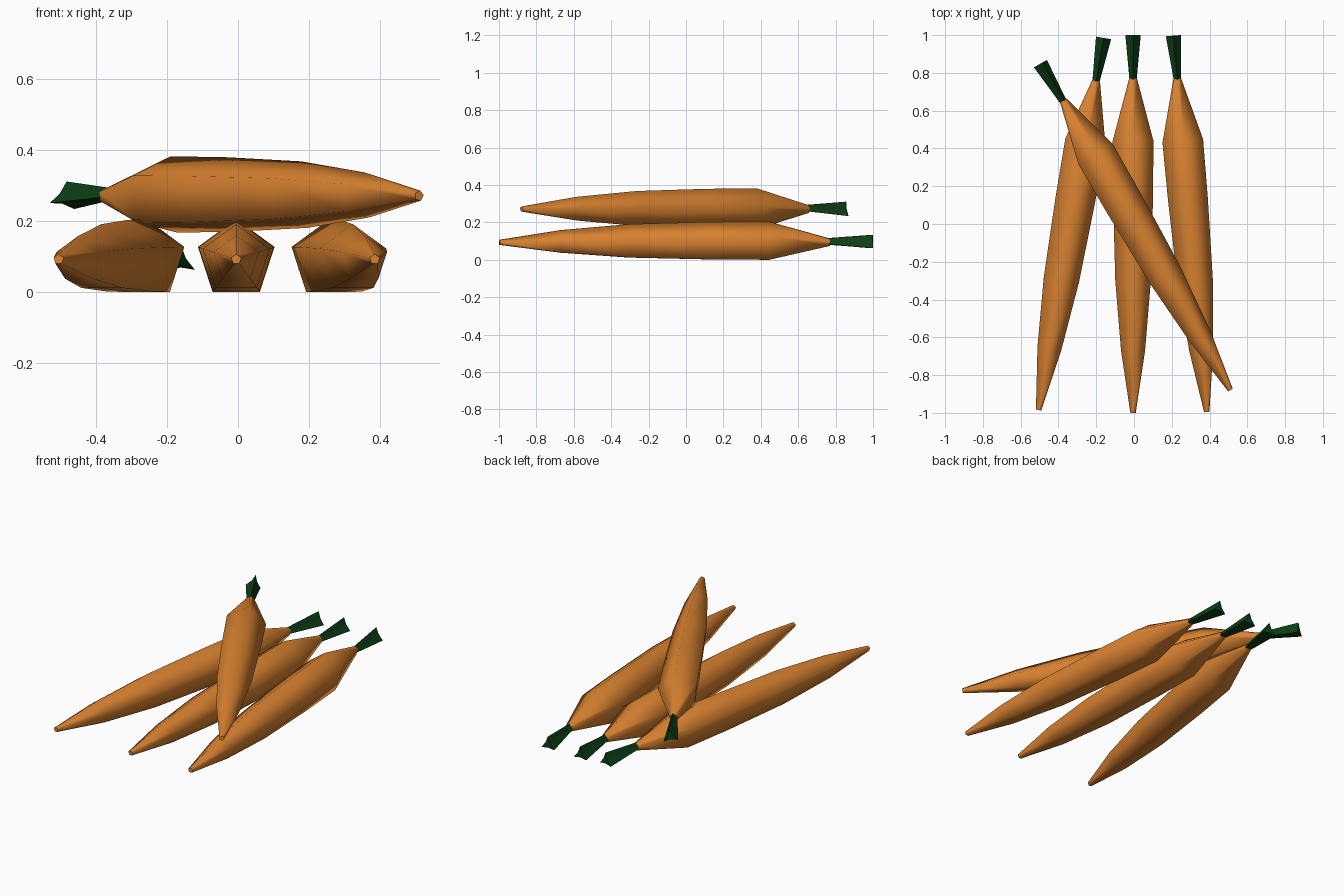
import bpy, bmesh, math
from mathutils import Matrix

if "Cube" in bpy.data.objects:
    bpy.data.objects.remove(bpy.data.objects["Cube"])


def material(name, rgb):
    m = bpy.data.materials.new(name)
    m.diffuse_color = (*rgb, 1)
    m.use_nodes = True
    m.node_tree.nodes["Principled BSDF"].inputs["Base Color"].default_value = m.diffuse_color
    return m


ORANGE = material("carrot orange", (0.70, 0.225, 0.03))
GREEN = material("dark leaf green", (0.004, 0.05, 0.008))

# distance from the tip, radius
ROOT = [(0, 0.015), (0.33, 0.067), (0.70, 0.099), (1.13, 0.111),
        (1.44, 0.1135), (1.77, 0.022)]


def loft(name, rings, mat, matrix, smooth):
    """Skin a list of point rings and cap both ends."""
    bm = bmesh.new()
    loops = [[bm.verts.new(p) for p in ring] for ring in rings]
    n = len(loops[0])
    for a, b in zip(loops, loops[1:]):
        for i in range(n):
            j = (i + 1) % n
            bm.faces.new((a[i], a[j], b[j], b[i]))
    bm.faces.new(loops[0])
    bm.faces.new(loops[-1])
    bmesh.ops.recalc_face_normals(bm, faces=bm.faces[:])
    for f in bm.faces:
        f.smooth = smooth and len(f.verts) == 4
    me = bpy.data.meshes.new(name)
    bm.to_mesh(me)
    bm.free()
    me.materials.append(mat)
    ob = bpy.data.objects.new(name, me)
    ob.matrix_world = matrix
    bpy.context.collection.objects.link(ob)


def ring(y, radii, z=0.0):
    """Ring around the y axis, first point upwards."""
    n = len(radii)
    return [(r * math.sin(math.tau * i / n), y, z + r * math.cos(math.tau * i / n))
            for i, r in enumerate(radii)]


def carrot(name, tip, turn, roll=0):
    m = (Matrix.Translation(tip) @ Matrix.Rotation(math.radians(turn), 4, 'Z')
         @ Matrix.Rotation(math.radians(roll), 4, 'Y'))
    # five-sided root
    loft(name + "_root", [ring(y, [r] * 5) for y, r in ROOT], ORANGE, m, True)
    # three-bladed stalk flaring outwards
    loft(name + "_stalk", [ring(1.765, [0.022, 0.013] * 3, 0.002),
                           ring(2.0, [0.047, 0.017] * 3, -0.006)], GREEN, m, False)


# three carrots on the ground, one lying across them
carrot("left_carrot", (-0.505, -0.985, 0.092), -9.9)
carrot("middle_carrot", (-0.005, -1.0, 0.092), 0)
carrot("right_carrot", (0.385, -0.995, 0.092), 5.05)
carrot("top_carrot", (0.51, -0.88, 0.271), 30, 12)
